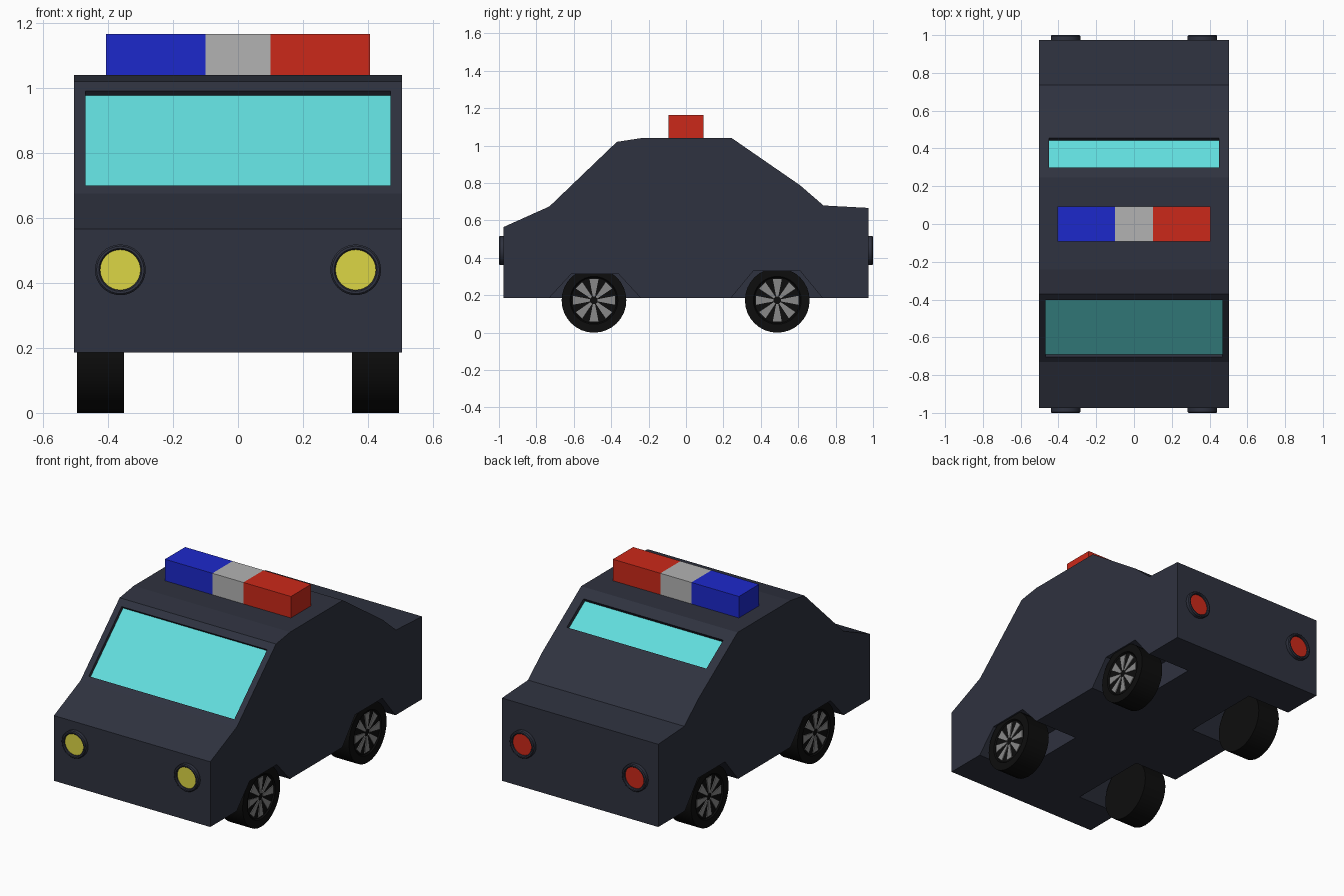
import bpy, bmesh
from math import sin, cos, pi
from mathutils import Vector

if "Cube" in bpy.data.objects:
    bpy.data.objects.remove(bpy.data.objects["Cube"])


def material(name, rgb):
    m = bpy.data.materials.new(name)
    m.diffuse_color = (*rgb, 1)
    m.use_nodes = True
    m.node_tree.nodes["Principled BSDF"].inputs["Base Color"].default_value = m.diffuse_color
    return m


PAINT = material("dark_paint", (0.028, 0.032, 0.05))
GLASS = material("glass", (0.12, 0.72, 0.72))
RUBBER = material("rubber", (0.004, 0.004, 0.004))
RIM = material("rim_grey", (0.25, 0.25, 0.25))
RED = material("red", (0.6, 0.022, 0.01))
BLUE = material("blue", (0.012, 0.022, 0.6))
WHITE = material("light_grey", (0.45, 0.45, 0.45))
YELLOW = material("yellow", (0.72, 0.67, 0.06))


def finish(name, bm, mat):
    bmesh.ops.remove_doubles(bm, verts=bm.verts, dist=1e-5)
    bmesh.ops.recalc_face_normals(bm, faces=bm.faces)
    me = bpy.data.meshes.new(name)
    bm.to_mesh(me)
    bm.free()
    ob = bpy.data.objects.new(name, me)
    bpy.context.collection.objects.link(ob)
    if mat:
        me.materials.append(mat)
    return ob


def add_prism(bm, profile, x0, x1):
    """Extrude a (y, z) outline along x."""
    face = bm.faces.new([bm.verts.new((x0, y, z)) for y, z in profile])
    ext = bmesh.ops.extrude_face_region(bm, geom=[face])["geom"]
    bmesh.ops.translate(bm, vec=(x1 - x0, 0, 0),
                        verts=[v for v in ext if isinstance(v, bmesh.types.BMVert)])
    bm.faces.ensure_lookup_table()
    if not face.is_valid or len(bm.faces) == 0:
        return
    # make sure the starting cap is still there
    if all(any(abs(v.co.x - x0) > 1e-6 for v in f.verts) for f in bm.faces):
        bm.faces.new([v for v in face.verts])


def prism(name, profile, x0, x1, mat=None):
    bm = bmesh.new()
    add_prism(bm, profile, x0, x1)
    return finish(name, bm, mat)


def lathe(name, profile, centre, axis, mat, steps=32):
    """Revolve (radius, distance) points around an axis through centre."""
    bm = bmesh.new()
    axis = Vector(axis)
    vs = [bm.verts.new(Vector(centre) + axis * d + Vector((0, 0, r))) for r, d in profile]
    es = [bm.edges.new(p) for p in zip(vs, vs[1:])]
    bmesh.ops.spin(bm, geom=vs + es, cent=centre, axis=axis, angle=2 * pi, steps=steps)
    ob = finish(name, bm, mat)
    ob.data.shade_smooth()
    ob.data.set_sharp_from_angle(angle=0.6)
    return ob


def cut(target, cutter):
    cutter.hide_render = True
    cutter.hide_viewport = True
    mod = target.modifiers.new("cut", "BOOLEAN")
    mod.operation = "DIFFERENCE"
    mod.solver = "EXACT"
    mod.object = cutter


# body shell from its side outline
body = prism("body", [(-0.975, 0.185), (-0.975, 0.565), (-0.73, 0.675), (-0.37, 1.02),
                      (-0.24, 1.04), (0.245, 1.04), (0.61, 0.788), (0.735, 0.68),
                      (0.975, 0.667), (0.975, 0.185)], -0.504, 0.504, PAINT)


# recessed windows
def window(name, top, bottom, half, depth):
    t, b = Vector(top), Vector(bottom)
    n = Vector(((t - b).y, -(t - b).x)).normalized()
    n = n if n.y > 0 else -n

    def slab(hi, lo):
        return [t + n * hi, b + n * hi, b + n * lo, t + n * lo]
    cut(body, prism(name + "_cutter", slab(0.05, -depth), -half, half))
    prism(name, slab(0.002 - depth, -depth - 0.004), -half, half, GLASS)


window("windscreen", (-0.401, 0.99), (-0.704, 0.70), 0.469, 0.021)
window("rear_window", (0.30, 1.002), (0.455, 0.895), 0.45, 0.024)

for side, s in (("right", 1), ("left", -1)):
    for end, y, top in (("front", -0.492, 0.315), ("rear", 0.488, 0.33)):
        # wheel arch pocket
        yc = -0.487 if y < 0 else 0.485
        arch = [(yc - 0.27, 0.15), (yc - 0.245, 0.185), (yc - 0.125, top),
                (yc + 0.125, top), (yc + 0.245, 0.185), (yc + 0.27, 0.15)]
        cut(body, prism(f"{end}_{side}_arch_cutter", arch, s * 0.22, s * 0.6))

        # tyre with dished outer face
        lathe(f"{end}_{side}_wheel", [(0, 0.35), (0.173, 0.35), (0.173, 0.495), (0.128, 0.495),
                                      (0.122, 0.488), (0, 0.488)],
              (0, y, 0.173), (s, 0, 0), RUBBER)

        # wedge spokes
        bm = bmesh.new()
        for i in range(8):
            c, d = cos(i * pi / 4), sin(i * pi / 4)
            wedge = [(0.02, -0.006), (0.113, -0.024), (0.113, 0.024), (0.02, 0.006)]
            add_prism(bm, [(y + r * c - w * d, 0.173 + r * d + w * c) for r, w in wedge],
                      s * 0.48, s * 0.493)
        finish(f"{end}_{side}_spokes", bm, RIM)

    # headlights and tail lights in round housings
    for label, e, mat in (("headlight", -1, YELLOW), ("tail_light", 1, RED)):
        centre = (s * 0.362, 0, 0.44)
        lathe(f"{side}_{label}_housing", [(0.078, 0.965), (0.078, 0.995), (0.073, 1.0),
                                          (0.066, 1.0), (0.062, 0.995), (0.062, 0.965)],
              centre, (0, e, 0), PAINT)
        lathe(f"{side}_{label}", [(0, 0.987), (0.063, 0.987), (0.063, 0.965)],
              centre, (0, e, 0), mat)

# roof light bar
for name, x0, x1, mat in (("blue_beacon", -0.406, -0.1, BLUE),
                          ("beacon_centre", -0.1, 0.1, WHITE),
                          ("red_beacon", 0.1, 0.406, RED)):
    prism(name, [(-0.093, 1.035), (0.093, 1.035), (0.093, 1.165), (-0.093, 1.165)], x0, x1, mat)
